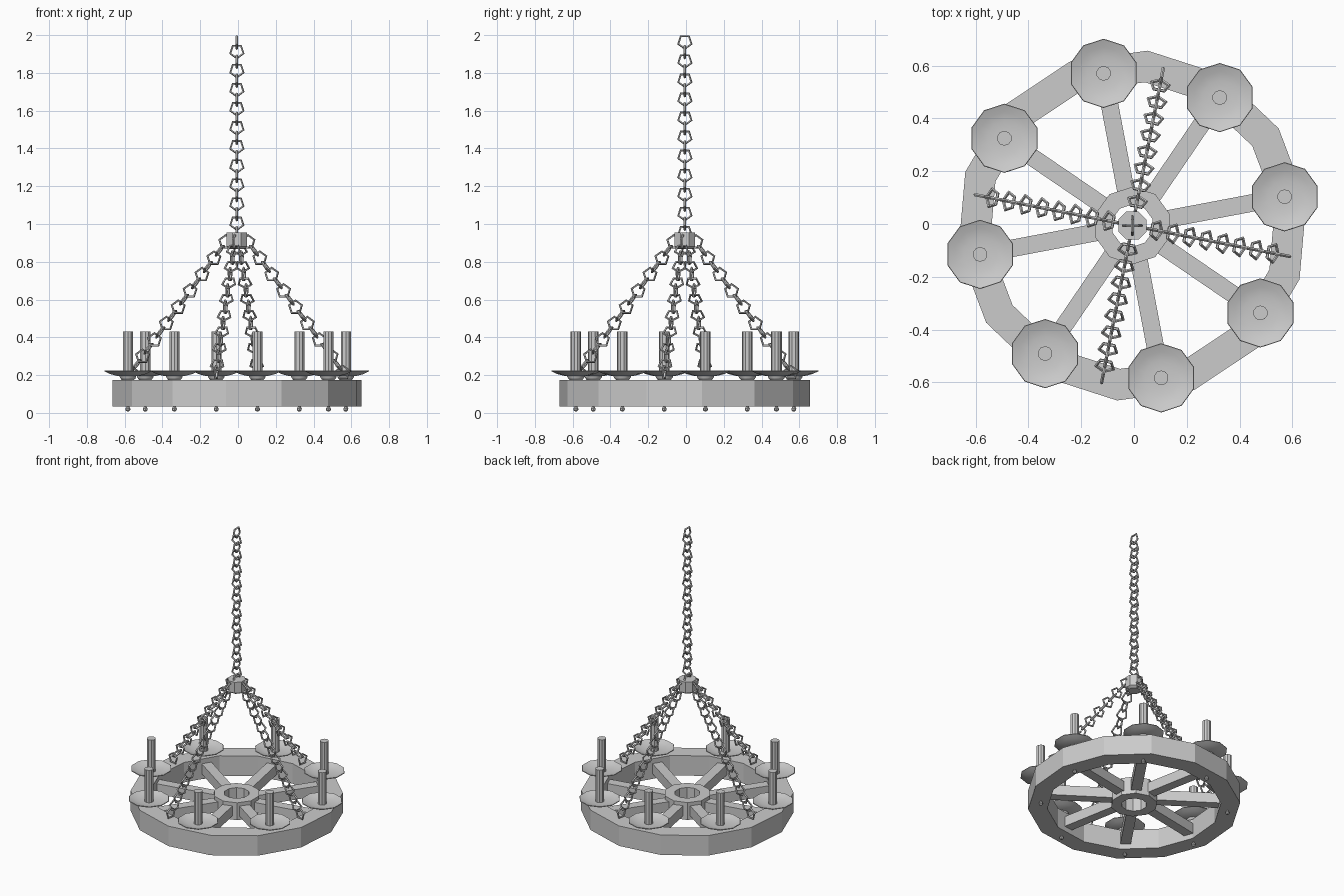
import bpy, bmesh
from math import sin, cos, pi, radians, tau
from mathutils import Vector, Matrix

if "Cube" in bpy.data.objects:
    bpy.data.objects.remove(bpy.data.objects["Cube"])

C = Vector((-0.006, -0.006, 0))   # wheel axis
CANDLE_A = radians(10.7)          # angle of first candle and spoke
CHAIN_A = radians(78.9)           # angle of first side chain


def finish(name, bm, smooth=False):
    bmesh.ops.recalc_face_normals(bm, faces=bm.faces[:])
    me = bpy.data.meshes.new(name)
    bm.to_mesh(me)
    bm.free()
    ob = bpy.data.objects.new(name, me)
    bpy.context.collection.objects.link(ob)
    if smooth:
        bpy.ops.object.select_all(action='DESELECT')
        ob.select_set(True)
        bpy.context.view_layer.objects.active = ob
        bpy.ops.object.shade_smooth_by_angle(angle=radians(40))
    return ob


def lathe(name, profile, sides, pos, turn=0.0, closed=False, smooth=False):
    """Revolve (radius, z) points; closed makes a loop, otherwise ends are capped."""
    bm = bmesh.new()
    rings = []
    for r, z in profile:
        rings.append([bm.verts.new((pos.x + r * cos(turn + tau * i / sides),
                                    pos.y + r * sin(turn + tau * i / sides),
                                    pos.z + z)) for i in range(sides)])
    pairs = list(zip(rings, rings[1:]))
    if closed:
        pairs.append((rings[-1], rings[0]))
    for a, b in pairs:
        for i in range(sides):
            j = (i + 1) % sides
            bm.faces.new((a[i], a[j], b[j], b[i]))
    if not closed:
        bm.faces.new(rings[0])
        bm.faces.new(rings[-1])
    return finish(name, bm, smooth)


def tube(name, r_in, r_out, z0, z1, sides, turn):
    return lathe(name, [(r_in, z0), (r_out, z0), (r_out, z1), (r_in, z1)],
                 sides, C, turn, closed=True)


def chain(name, start, end, count, side, flip=0, R=0.036, r=0.0065, segs=5):
    """Row of five-sided links, each turned a quarter from the one before."""
    bm = bmesh.new()
    d = (end - start).normalized()
    other = d.cross(side).normalized()
    for k in range(count):
        c = start.lerp(end, k / (count - 1))
        w, n = (side, other) if (k + flip) % 2 == 0 else (other, side)
        rows = []
        for i in range(5):
            a = tau * i / 5                       # point faces down the chain
            out = d * cos(a) + w * sin(a)
            rows.append([bm.verts.new(c + out * (R + r * cos(tau * j / segs))
                                      + n * r * sin(tau * j / segs))
                         for j in range(segs)])
        for i in range(5):
            for j in range(segs):
                a, b, m = rows[i], rows[(i + 1) % 5], (j + 1) % segs
                bm.faces.new((a[j], b[j], b[m], a[m]))
    return finish(name, bm)


# wheel rim and hub
tube("wheel_rim", 0.545, 0.665, 0.035, 0.173, 14, radians(85))
tube("wheel_hub", 0.08, 0.147, 0.045, 0.165, 10, radians(90))

# spokes, candles, drip dishes, cups and bolts
for k in range(8):
    a = CANDLE_A + k * pi / 4
    u = Vector((cos(a), sin(a), 0))

    bm = bmesh.new()
    bmesh.ops.create_cube(bm, size=1)
    mid = C + u * 0.3425 + Vector((0, 0, 0.105))
    bmesh.ops.transform(bm, verts=bm.verts[:], matrix=Matrix.Translation(mid)
                        @ Matrix.Rotation(a, 4, 'Z')
                        @ Matrix.Diagonal((0.425, 0.066, 0.07, 1)))
    finish(f"spoke_{k + 1}", bm)

    p = C + u * 0.587
    lathe(f"candle_{k + 1}", [(0.028, 0.2), (0.028, 0.43)], 10, p, pi / 2)
    lathe(f"drip_dish_{k + 1}",
          [(0.03, 0.192), (0.065, 0.197), (0.1, 0.206), (0.131, 0.221),
           (0.129, 0.225), (0.1, 0.214), (0.065, 0.206), (0.02, 0.206)],
          10, p, pi / 2, smooth=True)
    lathe(f"cup_{k + 1}", [(0.018, 0.169), (0.036, 0.176), (0.046, 0.19), (0.046, 0.203)],
          10, p, pi / 2, smooth=True)
    lathe(f"bolt_{k + 1}", [(0.005, 0.008), (0.012, 0.013), (0.013, 0.023),
                            (0.008, 0.031), (0.006, 0.04)], 8, p)

# collar where the chains meet
lathe("chain_collar", [(0.04, 0.868), (0.058, 0.88), (0.058, 0.955), (0.03, 0.955)],
      8, C, pi / 8)

# hanging chain
chain("hanging_chain", C + Vector((0, 0, 1.9645)), C + Vector((0, 0, 0.955)), 21,
      Vector((0, 1, 0)))

# four side chains from collar to rim
for k in range(4):
    a = CHAIN_A + k * pi / 2
    u = Vector((cos(a), sin(a), 0))
    side = Vector((-sin(a), cos(a), 0))
    chain(f"side_chain_{k + 1}", C + u * 0.06 + Vector((0, 0, 0.905)),
          C + u * 0.573 + Vector((0, 0, 0.213)), 17, side, flip=1)
